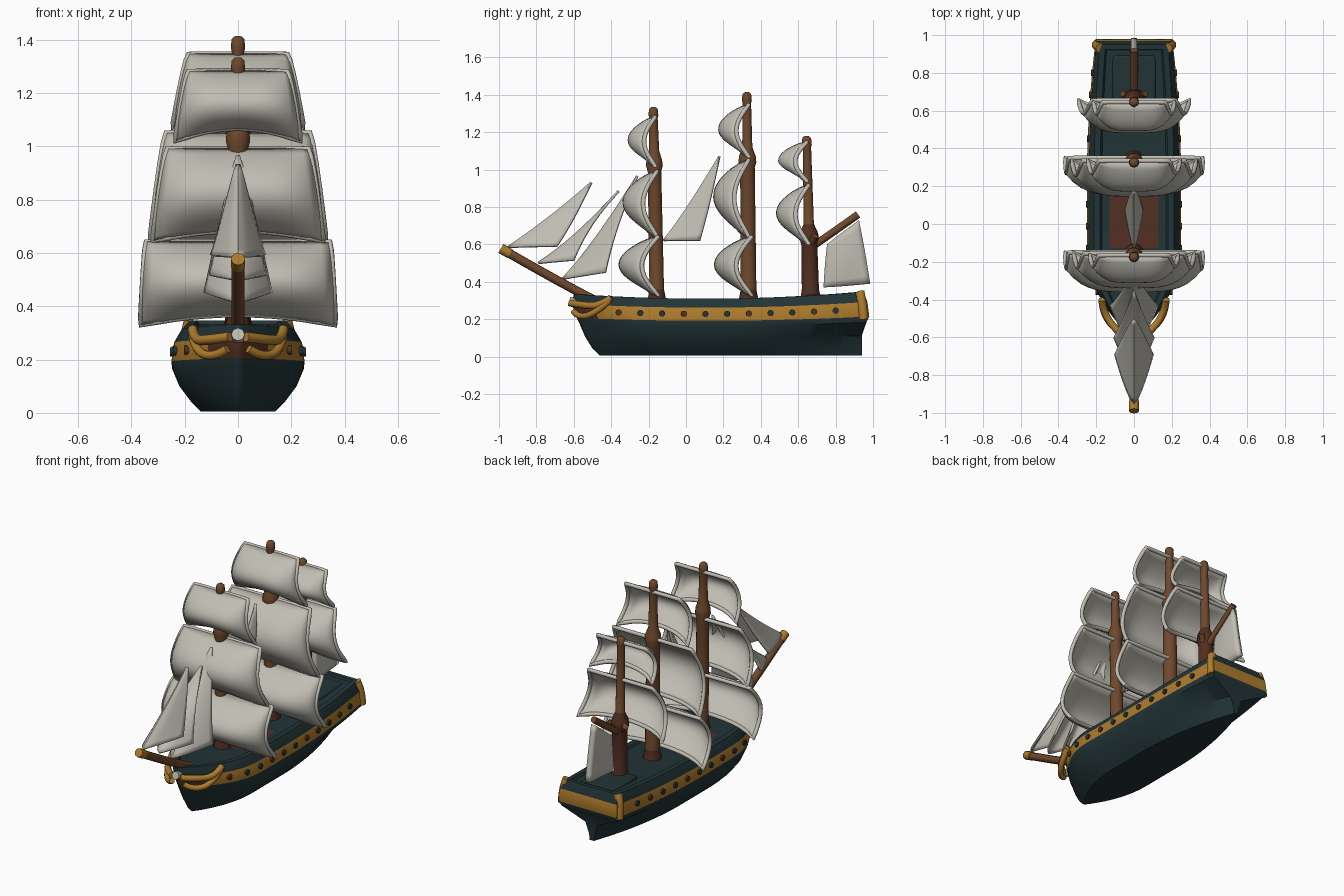
import bpy, bmesh
from math import sin, cos, pi, radians
from mathutils import Vector

if "Cube" in bpy.data.objects:
    bpy.data.objects.remove(bpy.data.objects["Cube"])


def material(name, rgb):
    m = bpy.data.materials.new(name)
    m.use_nodes = True
    col = (*rgb, 1)
    m.diffuse_color = col
    b = m.node_tree.nodes["Principled BSDF"]
    b.inputs["Base Color"].default_value = col
    b.inputs["Roughness"].default_value = 0.8
    return m


CANVAS = material("canvas", (0.53, 0.51, 0.45))
TEAL = material("dark_teal", (0.016, 0.034, 0.038))
GOLD = material("gold", (0.42, 0.2, 0.025))
WOOD = material("wood", (0.16, 0.065, 0.025))
DARK = material("dark_wood", (0.085, 0.028, 0.016))


def finish(obj, angle=40):
    bpy.ops.object.select_all(action="DESELECT")
    obj.select_set(True)
    bpy.context.view_layer.objects.active = obj
    if obj.type == "CURVE":
        bpy.ops.object.convert(target="MESH")
    bpy.ops.object.shade_smooth_by_angle(angle=radians(angle))
    return obj


def from_bmesh(name, bm, mats):
    bmesh.ops.remove_doubles(bm, verts=bm.verts, dist=0.0002)
    bmesh.ops.recalc_face_normals(bm, faces=bm.faces)
    me = bpy.data.meshes.new(name)
    bm.to_mesh(me)
    bm.free()
    for m in mats:
        me.materials.append(m)
    obj = bpy.data.objects.new(name, me)
    bpy.context.collection.objects.link(obj)
    return obj


def grid(name, fn, nu, nv, mats, rule=None, thick=0):
    """Surface from fn(u, v) with u and v in 0..1."""
    bm = bmesh.new()
    vs = [[bm.verts.new(fn(i / nu, j / nv)) for j in range(nv + 1)] for i in range(nu + 1)]
    for i in range(nu):
        for j in range(nv):
            f = bm.faces.new((vs[i][j], vs[i + 1][j], vs[i + 1][j + 1], vs[i][j + 1]))
            if rule:
                f.material_index = rule(f.calc_center_median())
    obj = from_bmesh(name, bm, mats)
    if thick:
        s = obj.modifiers.new("thickness", "SOLIDIFY")
        s.thickness, s.offset = thick, 0
    return finish(obj, 60)


def tube(name, pts, r, mat, closed=False):
    cu = bpy.data.curves.new(name, "CURVE")
    cu.dimensions = "3D"
    cu.bevel_depth, cu.bevel_resolution, cu.use_fill_caps = r, 2, True
    cu.resolution_u = 4
    sp = cu.splines.new("POLY" if closed else "NURBS")
    sp.points.add(len(pts) - 1)
    for p, c in zip(sp.points, pts):
        p.co = (*c, 1)
    sp.use_cyclic_u = closed
    if not closed:
        sp.use_endpoint_u, sp.order_u = True, min(3, len(pts))
    cu.materials.append(mat)
    obj = bpy.data.objects.new(name, cu)
    bpy.context.collection.objects.link(obj)
    return finish(obj, 60)


# Hull: each level is height, bow y, stern y, half width, stern width fraction
LEVELS = [(0.005, -0.46, 0.94, 0.0, 0.1), (0.005, -0.46, 0.94, 0.14, 0.1),
          (0.04, -0.5, 0.94, 0.175, 0.11), (0.1, -0.54, 0.94, 0.22, 0.2),
          (0.165, -0.57, 0.965, 0.247, 0.78), (0.192, -0.585, 0.98, 0.25, 0.81),
          (0.262, -0.61, 0.97, 0.24, 0.83), (0.31, -0.6, 0.95, 0.212, 0.85),
          (0.31, -0.58, 0.925, 0.18, 0.85), (0.297, -0.575, 0.92, 0.17, 0.85),
          (0.297, -0.57, 0.92, 0.13, 0.8), (0.297, -0.57, 0.92, 0.0, 0.8)]
BAND, RAIL, DECK = 5, 6, 9


def hull_point(level, t):
    z, y0, y1, w, stern = level
    bow = 1 - max(0, 1 - t / 0.3) ** 2.2
    aft = 1 - (1 - stern) * max(0, (t - 0.5) / 0.5) ** 2
    return Vector((w * bow * aft, y0 + (y1 - y0) * t, z + 0.12 * (t - 0.45) ** 2 * z / 0.31))


bm = bmesh.new()
N = 44
ts = [(i / N) ** 1.2 for i in range(N + 1)]
rows = [[bm.verts.new(hull_point(l, t)) for l in LEVELS] for t in ts]
for i in range(N):
    for j in range(len(LEVELS) - 1):
        f = bm.faces.new((rows[i][j], rows[i + 1][j], rows[i + 1][j + 1], rows[i][j + 1]))
        y = f.calc_center_median().y
        if j == BAND:
            f.material_index = 2 if ts[i] < 0.06 else 1
        elif j == RAIL and ts[i] > 0.95:
            f.material_index = 1
        elif j == len(LEVELS) - 2 and -0.14 < y < 0.2:
            f.material_index = 2
# Transom closing the stern
mid = [bm.verts.new((0, v.co.y, v.co.z)) for v in rows[-1]]
for j in range(1, DECK):
    f = bm.faces.new((rows[-1][j], mid[j], mid[j + 1], rows[-1][j + 1]))
    f.material_index = 1 if j == BAND else 0
hull = from_bmesh("hull", bm, [TEAL, GOLD, DARK])
mir = hull.modifiers.new("mirror", "MIRROR")
mir.use_clip = True
finish(hull, 35)

# Raised aft deck panel
bpy.ops.mesh.primitive_cube_add(size=1, location=(0, 0.77, 0.318))
panel = bpy.context.object
panel.name = "aft_deck_panel"
panel.scale = (0.23, 0.25, 0.03)
bpy.ops.object.transform_apply(location=False, rotation=False)
bev = panel.modifiers.new("bevel", "BEVEL")
bev.width, bev.segments = 0.012, 2
panel.data.materials.append(TEAL)
finish(panel)

# Gun ports, stern posts and bow scrolls on both sides
for side, label in ((1, "left"), (-1, "right")):
    for k in range(11):
        y = -0.36 + 0.116 * k
        t = (y + 0.6) / 1.575
        x = hull_point((0, 0, 0, 0.245, 0.82), t).x
        z = 0.228 + 0.09 * (t - 0.45) ** 2
        bpy.ops.mesh.primitive_cylinder_add(vertices=10, radius=0.017, depth=0.02,
                                            location=(side * x, y, z), rotation=(0, pi / 2, 0))
        port = bpy.context.object
        port.name = f"gun_port_{label}_{k + 1}"
        port.data.materials.append(TEAL if k % 3 else DARK)
        finish(port)
    tube(f"stern_post_{label}", [(side * 0.198, 0.95, 0.2), (side * 0.2, 0.945, 0.28),
                                 (side * 0.178, 0.93, 0.345)], 0.026, GOLD)
    tube(f"upper_scroll_{label}", [(side * 0.17, -0.4, 0.315), (side * 0.165, -0.46, 0.27),
                                   (side * 0.1, -0.56, 0.275), (side * 0.03, -0.615, 0.285)], 0.019, GOLD)
    tube(f"lower_scroll_{label}", [(side * 0.17, -0.41, 0.3), (side * 0.165, -0.48, 0.235),
                                   (side * 0.09, -0.57, 0.205), (side * 0.04, -0.6, 0.24)], 0.017, GOLD)
tube("prow_ornament", [(0, -0.57, 0.28), (0, -0.625, 0.295)], 0.025, CANVAS)


# Masts turned from radius profiles
def mast(name, y_base, y_top, profile, split):
    n = len(profile) - 1

    def fn(u, v):
        r, z = profile[round(v * n)]
        y = y_base + (y_top - y_base) * (z - 0.28) / (profile[-1][1] - 0.28)
        return (r * cos(2 * pi * u), y + r * sin(2 * pi * u), z)
    grid(name, fn, 14, n, [DARK, WOOD], lambda c: int(c.z > split))


def spar(base, shoulder, top):
    return [(base + 0.015, 0.28), (base, 0.36), (base - 0.003, shoulder - 0.05), (base + 0.006, shoulder - 0.02),
            (base + 0.003, shoulder + 0.01), (0.028, shoulder + 0.06), (0.023, top - 0.06),
            (0.027, top - 0.045), (0.024, top - 0.012), (0.014, top - 0.002), (0, top)]


mast("fore_mast", -0.155, -0.175, spar(0.04, 1.04, 1.335), 0.6)
mast("main_mast", 0.335, 0.325, spar(0.043, 1.06, 1.415), 0.5)
mast("mizzen_mast", 0.667, 0.645, spar(0.047, 0.65, 1.18), 0.75)


# Billowing square sails with rolled edges
def square_sail(name, y0, zt, zb, wt, wb, depth, arch=0.04):
    def fn(u, v):
        s = 2 * u - 1
        y = y0 - depth * (0.45 * sin(pi * v) + 0.62 * (1 - s ** 4) * sin(pi * 0.84 * v ** 0.7))
        z = zt + (zb - zt) * v + arch * v ** 3 * (1 - s * s)
        return Vector((s * (wt + (wb - wt) * v ** 0.8), y, z))
    grid(name, fn, 18, 16, [CANVAS], thick=0.016)
    k = [i / 12 for i in range(12)]
    edge = [fn(a, 0) for a in k] + [fn(1, a) for a in k]
    edge += [fn(1 - a, 1) for a in k] + [fn(0, 1 - a) for a in k]
    tube(name + "_edge", edge, 0.012, CANVAS, closed=True)


square_sail("fore_top_sail", -0.165, 1.28, 1.02, 0.185, 0.235, 0.13, 0.05)
square_sail("fore_middle_sail", -0.155, 0.99, 0.645, 0.265, 0.32, 0.165)
square_sail("fore_lower_sail", -0.15, 0.64, 0.33, 0.345, 0.365, 0.19)
square_sail("main_top_sail", 0.335, 1.345, 1.07, 0.185, 0.245, 0.145, 0.05)
square_sail("main_middle_sail", 0.335, 1.05, 0.645, 0.27, 0.33, 0.17)
square_sail("main_lower_sail", 0.35, 0.64, 0.33, 0.345, 0.365, 0.18)
square_sail("mizzen_top_sail", 0.645, 1.145, 0.94, 0.165, 0.215, 0.135, 0.05)
square_sail("mizzen_lower_sail", 0.655, 0.915, 0.605, 0.22, 0.295, 0.155)


# Fore-and-aft sails spread from a central leading edge to two trailing edges
def bend(a, b, c, t):
    return Vector(a) * (1 - t) ** 2 + Vector(b) * 2 * t * (1 - t) + Vector(c) * t * t


def stay_sail(name, tack, luff, head, leech, clew, width):
    def fn(u, v):
        s = 2 * u - 1
        p = bend(tack, luff, head, v).lerp(bend(clew, leech, head, v), abs(s))
        x = width * (1 - v) ** 0.9 * abs(s) ** 0.75 + 0.004 * abs(s)
        return (x if s > 0 else -x, p.x, p.y)
    grid(name, fn, 16, 14, [CANVAS], thick=0.014)


stay_sail("outer_jib", (-0.95, 0.585), (-0.72, 0.74), (-0.505, 0.93), (-0.6, 0.72), (-0.69, 0.59), 0.095)
stay_sail("middle_jib", (-0.79, 0.5), (-0.6, 0.62), (-0.36, 0.885), (-0.52, 0.72), (-0.6, 0.515), 0.1)
stay_sail("inner_jib", (-0.66, 0.415), (-0.5, 0.58), (-0.26, 0.965), (-0.38, 0.7), (-0.43, 0.45), 0.12)
stay_sail("middle_stay_sail", (-0.12, 0.62), (-0.03, 0.72), (0.18, 1.07), (0.14, 0.85), (0.075, 0.62), 0.04)


def spanker(u, v):
    low = Vector((0, 0.735, 0.37)).lerp(Vector((0, 0.985, 0.39)), u)
    high = Vector((0, 0.755, 0.6)).lerp(Vector((0, 0.925, 0.73)), u)
    p = low.lerp(high, v)
    p.x = 0.012 * sin(pi * u) * sin(pi * v)
    return p


grid("spanker_sail", spanker, 8, 8, [CANVAS], thick=0.03)

# Bowsprit and gaff
tube("bowsprit", [(0, -0.42, 0.27), (0, -0.55, 0.325), (0, -0.985, 0.575)], 0.024, WOOD)
tube("bowsprit_tip", [(0, -0.94, 0.55), (0, -0.99, 0.578)], 0.027, GOLD)
tube("gaff", [(0, 0.67, 0.585), (0, 0.78, 0.66), (0, 0.92, 0.76)], 0.02, WOOD)
for side, label in ((1, "left"), (-1, "right")):
    tube(f"mizzen_bracket_{label}", [(side * 0.02, 0.665, 0.6), (side * 0.06, 0.69, 0.645)], 0.018, WOOD)
